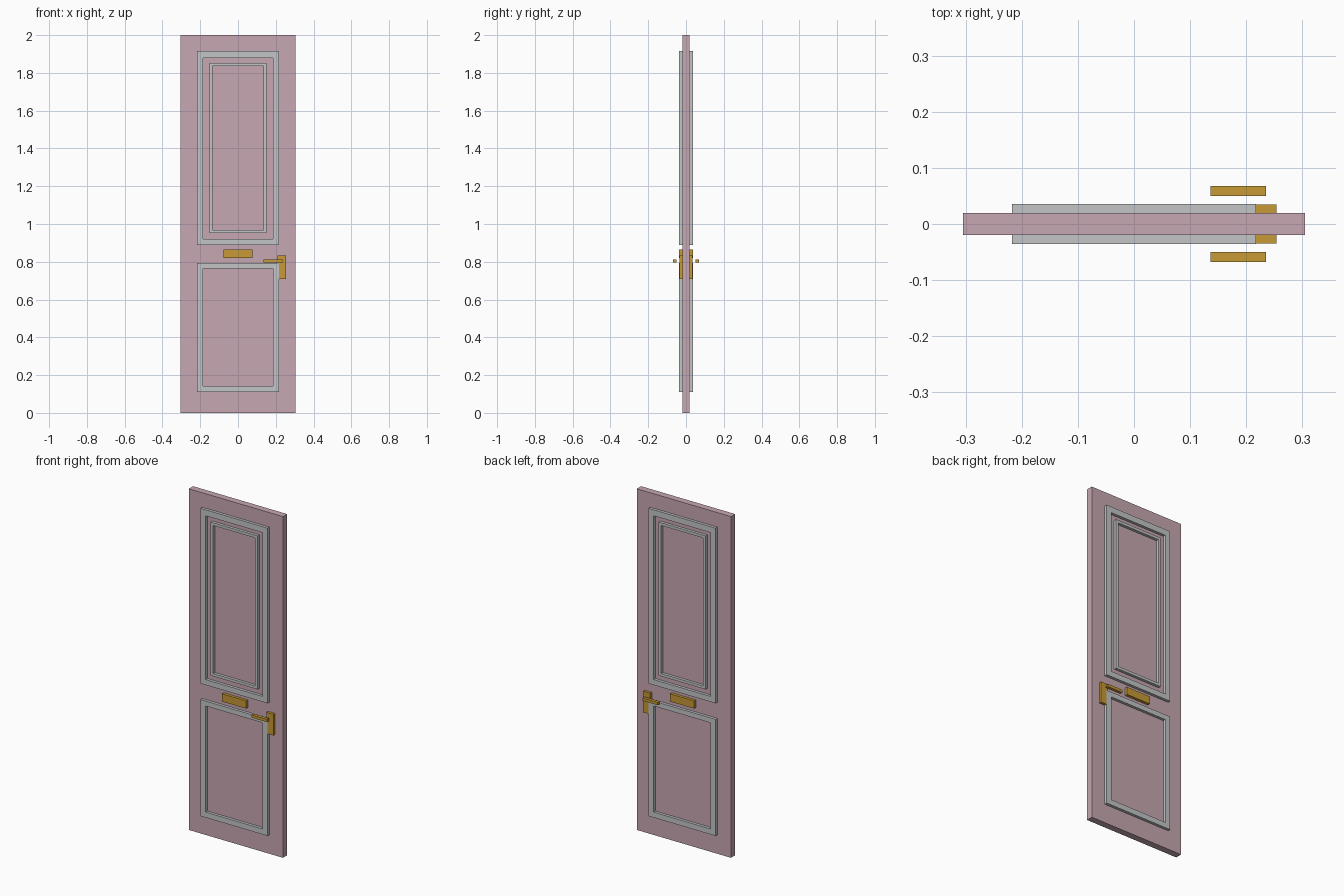
import bpy, bmesh

if "Cube" in bpy.data.objects:
    bpy.data.objects.remove(bpy.data.objects["Cube"])


def material(name, rgb):
    m = bpy.data.materials.new(name)
    m.diffuse_color = (*rgb, 1)
    m.use_nodes = True
    m.node_tree.nodes["Principled BSDF"].inputs["Base Color"].default_value = m.diffuse_color
    return m


PINK = material("dusty_pink", (0.57, 0.39, 0.44))
GREY = material("pale_grey", (0.55, 0.56, 0.57))
BRASS = material("brass", (0.57, 0.32, 0.035))


def finish(name, bm, mat):
    bmesh.ops.recalc_face_normals(bm, faces=bm.faces)
    me = bpy.data.meshes.new(name)
    bm.to_mesh(me)
    bm.free()
    me.materials.append(mat)
    ob = bpy.data.objects.new(name, me)
    bpy.context.collection.objects.link(ob)


def box(name, mat, x0, x1, y0, y1, z0, z1):
    bm = bmesh.new()
    bmesh.ops.create_cube(bm, size=1)
    for v in bm.verts:
        v.co = (x1 if v.co.x > 0 else x0, y1 if v.co.y > 0 else y0, z1 if v.co.z > 0 else z0)
    finish(name, bm, mat)


def frame(name, mat, outer, inner, y0, y1):
    """Rectangular moulding; outer and inner are (half width, bottom, top)."""
    bm = bmesh.new()
    rings = []
    for y in (y0, y1):
        for w, b, t in (outer, inner):
            rings.append([bm.verts.new((x, y, z)) for x, z in ((-w, b), (w, b), (w, t), (-w, t))])
    for a, b in ((0, 1), (1, 3), (3, 2), (2, 0)):
        for i in range(4):
            j = (i + 1) % 4
            bm.faces.new((rings[a][i], rings[a][j], rings[b][j], rings[b][i]))
    finish(name, bm, mat)


# door leaf
D = 0.0195
box("door_leaf", PINK, -0.305, 0.305, -D, D, 0, 2)

# mouldings and hardware on both faces
for side, s in (("front", -1), ("back", 1)):
    def span(a, b):
        return sorted((s * a, s * b))
    frame("upper_outer_moulding_" + side, GREY, (0.217, 0.888, 1.915), (0.184, 0.92, 1.88), *span(D, 0.036))
    frame("upper_inner_moulding_" + side, GREY, (0.152, 0.952, 1.852), (0.136, 0.968, 1.836), *span(D, 0.036))
    frame("lower_moulding_" + side, GREY, (0.217, 0.111, 0.794), (0.184, 0.143, 0.765), *span(D, 0.036))
    box("letter_plate_" + side, BRASS, -0.078, 0.078, *span(D, 0.036), 0.82, 0.865)
    box("handle_plate_" + side, BRASS, 0.208, 0.254, *span(D, 0.0345), 0.709, 0.833)
    box("handle_lever_" + side, BRASS, 0.136, 0.235, *span(0.05, 0.068), 0.795, 0.811)
